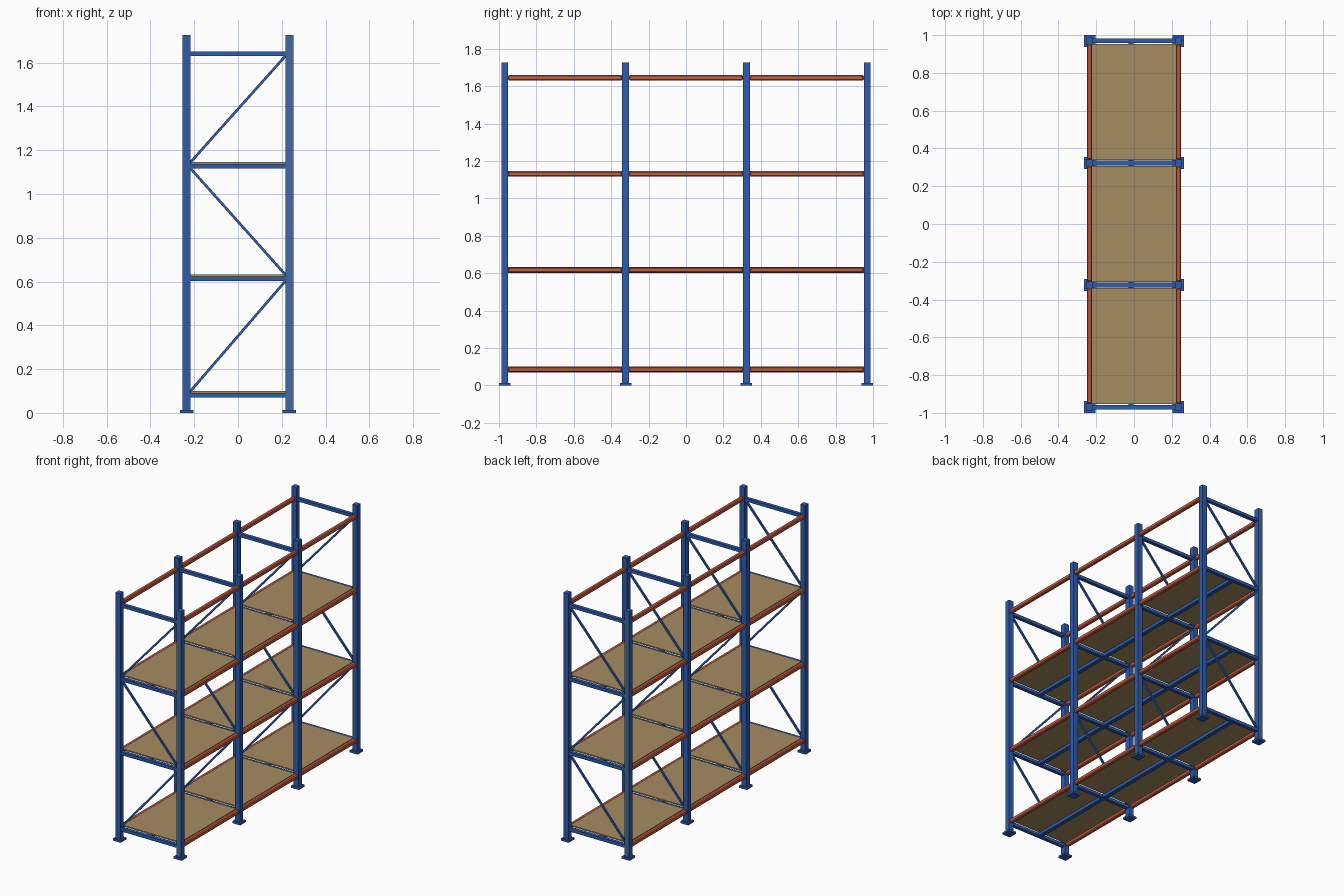
import bpy
import math

if "Cube" in bpy.data.objects:
    bpy.data.objects.remove(bpy.data.objects["Cube"])


def material(name, rgb):
    m = bpy.data.materials.new(name)
    m.diffuse_color = (*rgb, 1)
    m.use_nodes = True
    m.node_tree.nodes["Principled BSDF"].inputs["Base Color"].default_value = m.diffuse_color
    return m


BLUE = material("frame blue", (0.027, 0.107, 0.42))
PALE = material("worn blue", (0.050, 0.145, 0.37))
ORANGE = material("beam orange", (0.60, 0.112, 0.05))
TAN = material("board tan", (0.38, 0.263, 0.12))


def box(name, centre, size, mat, bevel=0, tilt=0):
    """Box of a given full size, optionally chamfered and tilted about y."""
    bpy.ops.mesh.primitive_cube_add(size=1, location=centre)
    ob = bpy.context.object
    ob.name = name
    ob.scale = size
    bpy.ops.object.transform_apply(location=False, rotation=False, scale=True)
    ob.rotation_euler.y = tilt
    ob.data.materials.append(mat)
    if bevel:
        b = ob.modifiers.new("chamfer", "BEVEL")
        b.width = bevel
        b.segments = 1
    return ob


POST_X = 0.2345
FRAMES = [-0.969, -0.323, 0.323, 0.969]
LEVELS = [0.085, 0.617, 1.131, 1.645]
HEIGHT = 1.727

for y in FRAMES:
    # uprights and foot plates
    for sx in (-1, 1):
        x = sx * POST_X
        post = box("upright", (x, y, HEIGHT / 2), (0.037, 0.037, HEIGHT), BLUE)
        post.data.materials.append(PALE)
        # the outer end faces of two opposite corner posts are paler
        if abs(y) > 0.9 and sx * y < 0:
            for p in post.data.polygons:
                if p.normal.y * y > 0.5:
                    p.material_index = 1
        box("foot_plate", (x, y, 0.007), (0.061, 0.062, 0.014), BLUE)
    # cross bars of the end frame
    for z in LEVELS:
        box("cross_bar", (0, y, z - 0.004), (0.44, 0.024, 0.022), BLUE)
    # zigzag braces
    for i in range(3):
        z0, z1 = LEVELS[i] + 0.005, LEVELS[i + 1] - 0.005
        dx, dz = 0.45 * (1 if i % 2 == 0 else -1), z1 - z0
        box("diagonal_brace", (0, y, (z0 + z1) / 2),
            (0.012, 0.012, math.hypot(dx, dz)), BLUE, tilt=math.atan2(dx, dz))

for bay in range(3):
    y0, y1 = FRAMES[bay], FRAMES[bay + 1]
    mid, span = (y0 + y1) / 2, y1 - y0
    for i, z in enumerate(LEVELS):
        # long side beams
        for sx in (-1, 1):
            box("long_beam", (sx * 0.236, mid, z), (0.028, span - 0.036, 0.029),
                ORANGE, bevel=0.006)
        # shelf boards and the support bar below, none on the top level
        if i < 3:
            box("shelf_board", (0, mid, z + 0.0115), (0.448, 0.612, 0.009), TAN)
            box("support_bar", (-0.016, mid, z - 0.004), (0.028, span - 0.022, 0.022), BLUE)
